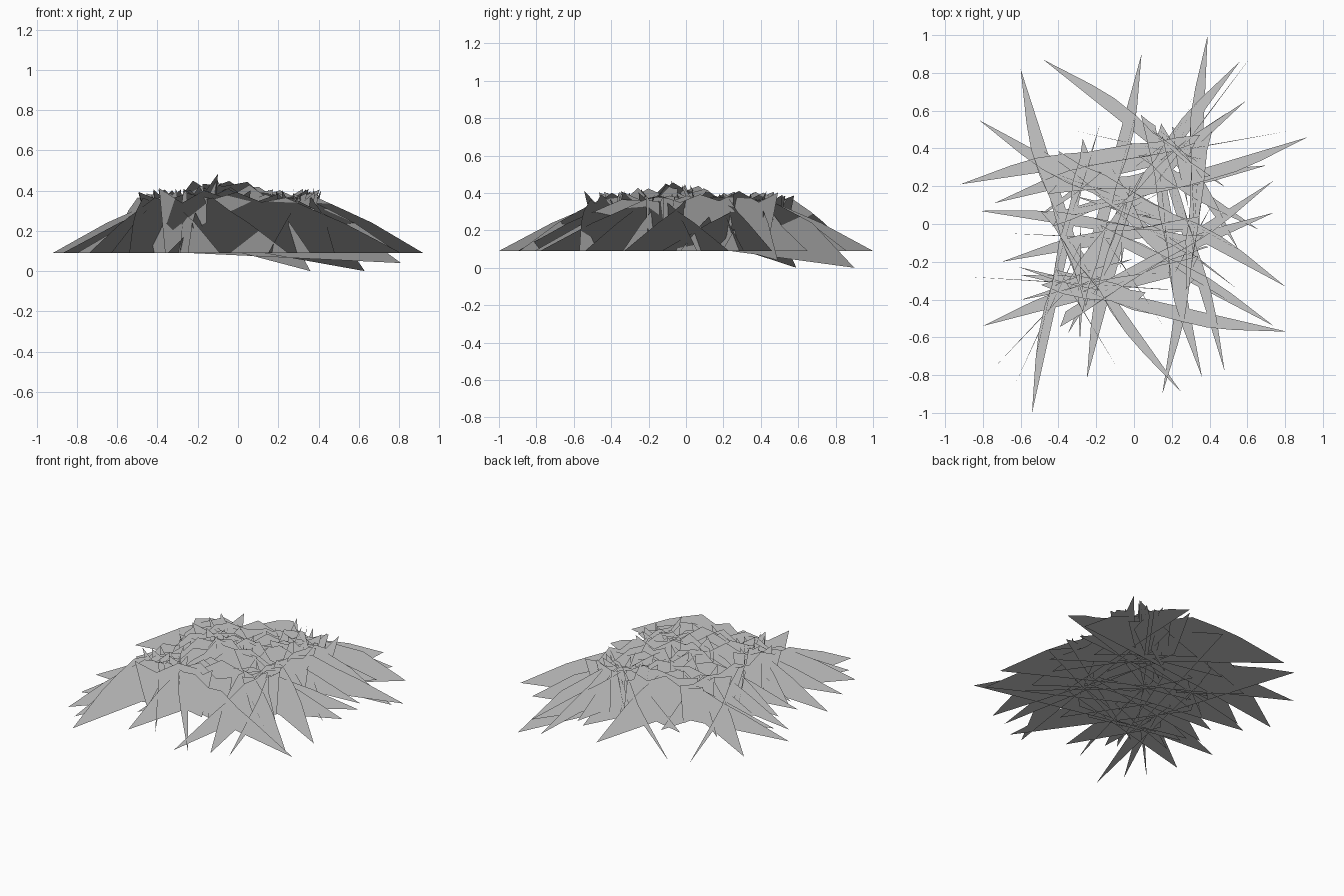
import bpy, bmesh, math, random
from mathutils import Vector

random.seed(11)
cube = bpy.data.objects.get("Cube")
if cube:
    bpy.data.objects.remove(cube, do_unlink=True)

grey = bpy.data.materials.new("leaf grey")
grey.use_nodes = True
colour = (0.58, 0.58, 0.58, 1)
grey.diffuse_color = colour
grey.node_tree.nodes["Principled BSDF"].inputs["Base Color"].default_value = colour

BASE = 0.09
CENTRE = Vector((-0.08, -0.08))

# rising edge: (distance from tip, rise, share of the lean)
RISE = [(.28, .15, .75), (.42, .21, 1), (.57, .275, 1)]


def frond(name, tip, end, lean, drop=0.0):
    """A steep sheet: long low tip, toothed crown, blunt far end."""
    tip, end = Vector(tip), Vector(end)
    length = (end - tip).length
    along = (end - tip) / length
    side = Vector((-along.y, along.x))
    shrink = min(1, length * .75 / .57)
    profile = [(d * shrink, rise, share) for d, rise, share in RISE]

    # alternating teeth and notches along the crown
    start = .57 * shrink
    steps = max(2, 2 * round((length - start) / .24))
    for i in range(1, steps + 1):
        d = start + (length - start) * i / steps
        rise = .26 + .05 * (i % 2 == 0) + random.uniform(-.02, .012)
        near = max(0, 1 - (tip + along * d - CENTRE).length / .24)
        profile.append((d, rise + .08 * near, random.uniform(.7, 1)))
    profile.append((length * .97, .12, .4))
    profile.append((length * .95, 0, 0))

    points = [(tip.x, tip.y, BASE - drop)]
    for d, rise, share in profile:
        flat = tip + along * d + side * lean * share
        points.append((flat.x, flat.y, BASE + rise))

    bm = bmesh.new()
    face = bm.faces.new([bm.verts.new(p) for p in points])
    face.normal_update()
    if face.normal.z < 0:
        face.normal_flip()
    face.smooth = True
    bmesh.ops.triangulate(bm, faces=bm.faces[:])
    mesh = bpy.data.meshes.new(name)
    bm.to_mesh(mesh)
    bm.free()
    mesh.materials.append(grey)
    # foliage shading: every normal points up
    mesh.normals_split_custom_set_from_vertices([(0, 0, 1)] * len(mesh.vertices))
    obj = bpy.data.objects.new(name, mesh)
    bpy.context.collection.objects.link(obj)


# fronds leaning to their own left: tip x, tip y, far end x, far end y
left_leaning = [
    (.92, .46, -.45, .05), (.7, .31, -.46, .22), (.74, .23, -.42, -.5),
    (.54, -.43, -.1, .15), (.81, -.57, -.48, -.27), (.36, -.81, .1, .59),
    (.25, -.89, -.45, .1), (-.25, -.82, 0, .1), (-.54, -1, -.22, .44),
    (-.8, -.54, .36, -.24), (-.7, -.2, .36, -.02), (-.82, .07, .36, -.12),
    (-.74, .11, .34, .36), (-.92, .21, .36, .4), (-.48, .87, .36, .2),
    (.04, .9, -.33, -.45), (.66, -.03, .05, .4), (-.6, -.27, .05, -.42),
]
# fronds leaning to their own right
right_leaning = [
    (.39, 1, .33, -.35), (.56, .86, -.3, -.33), (.59, .65, -.05, .05),
    (.74, .06, -.25, -.4), (.8, -.33, -.43, .33), (.74, -.54, -.2, -.05),
    (.48, -.78, .1, .45), (.15, -.9, .36, .5), (-.82, .55, .2, 0),
    (-.6, .82, -.2, -.42), (.55, -.13, .1, .5), (-.35, -.58, 0, .3),
]
for label, sign, fronds in (("left", 1, left_leaning), ("right", -1, right_leaning)):
    for i, (x, y, u, v) in enumerate(fronds):
        frond(f"{label}_leaning_frond_{i + 1}", (x, y), (u, v),
              sign * random.uniform(.055, .08))

# upright fronds, some with a drooping tip: tip, far end, drop
upright = [
    (.63, .9, .1, .2, .09), (.81, .49, -.3, .3, .05), (.36, .59, 0, .3, .09),
    (-.09, -.76, -.42, -.2, 0), (-.63, -.85, -.28, -.1, 0),
    (-.74, -.76, -.3, -.3, 0), (-.87, -.28, .2, -.35, 0),
    (-.3, .49, .36, .34, 0), (-.66, -.05, -.1, -.08, 0), (.15, -.53, -.2, 0, 0),
]
for i, (x, y, u, v, drop) in enumerate(upright):
    frond(f"upright_frond_{i + 1}", (x, y), (u, v), .004, drop)

# short fronds crowded around the denser tufts
tufts = (("back", .24, .4, 6), ("front", -.3, -.3, 6),
         ("middle", -.02, .08, 5), ("left_side", .28, -.15, 4),
         ("right_side", -.28, .22, 4))
for label, x, y, count in tufts:
    for i in range(count):
        a = math.tau * (i + random.uniform(.2, .8)) / count
        d = Vector((math.cos(a), math.sin(a)))
        c = Vector((x, y))
        frond(f"{label}_tuft_frond_{i + 1}", c + d * .32, c - d * .12,
              random.uniform(-.035, .035))
